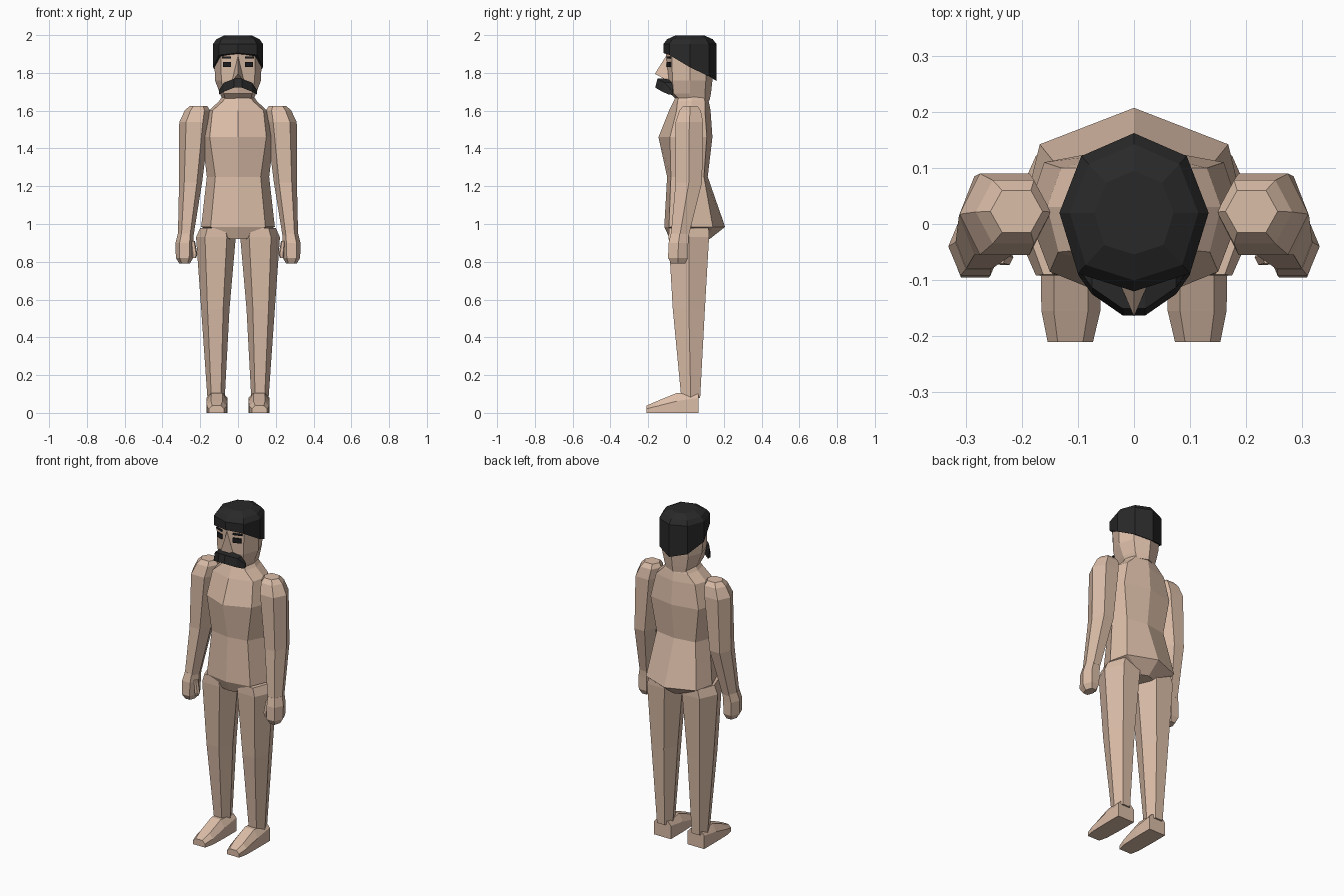
import bpy, bmesh, math
from mathutils import Vector

if "Cube" in bpy.data.objects:
    bpy.data.objects.remove(bpy.data.objects["Cube"])


def material(name, rgb):
    m = bpy.data.materials.new(name)
    m.diffuse_color = (*rgb, 1)
    m.use_nodes = True
    m.node_tree.nodes["Principled BSDF"].inputs["Base Color"].default_value = m.diffuse_color
    return m


SKIN = material("skin", (0.71, 0.51, 0.39))
HAIR = material("black hair", (0.022, 0.022, 0.022))
EYE = material("dark eye", (0.012, 0.012, 0.014))


def finish(name, bm, mat, mirror=False):
    bmesh.ops.recalc_face_normals(bm, faces=bm.faces)
    me = bpy.data.meshes.new(name)
    bm.to_mesh(me)
    bm.free()
    me.materials.append(mat)
    ob = bpy.data.objects.new(name, me)
    bpy.context.collection.objects.link(ob)
    if mirror:
        mod = ob.modifiers.new("mirror", 'MIRROR')
        mod.use_mirror_merge = False
    return ob


def loft(name, rings, mat, mirror=False):
    """Skin a stack of equal-length rings and cap both ends."""
    bm = bmesh.new()
    vs = [[bm.verts.new(p) for p in r] for r in rings]
    n = len(vs[0])
    for a, b in zip(vs, vs[1:]):
        for i in range(n):
            j = (i + 1) % n
            bm.faces.new((a[i], a[j], b[j], b[i]))
    bm.faces.new(vs[0])
    bm.faces.new(vs[-1])
    return finish(name, bm, mat, mirror)


def both(half):
    """Complete a front-to-back half ring by reflecting its inner points."""
    return half + [(-x, y, z) for x, y, z in half[-2:0:-1]]


def body_ring(z, front, fc, side, bc, back):
    return both([(0, front, z), (*fc, z), (*side, z), (*bc, z), (0, back, z)])


def hexagon(z, x0, x1, y0, y1):
    """Six-sided limb section with its corners on the x axis."""
    cx, w, cy = (x0 + x1) / 2, (x1 - x0) / 2, (y0 + y1) / 2
    return [(x1, cy, z), (cx + w * .55, y1, z), (cx - w * .55, y1, z),
            (x0, cy, z), (cx - w * .55, y0, z), (cx + w * .55, y0, z)]


# Torso: neck, chest, waist and flared hips
loft("torso", [
    body_ring(1.69, -.05, (.055, -.03), (.075, .03), (.055, .09), .105),
    body_ring(1.65, -.065, (.08, -.045), (.10, .03), (.08, .10), .12),
    body_ring(1.60, -.09, (.135, -.05), (.155, .03), (.13, .10), .13),
    body_ring(1.46, -.146, (.15, -.085), (.19, .02), (.16, .11), .14),
    body_ring(1.25, -.10, (.12, -.08), (.165, .01), (.13, .095), .115),
    body_ring(0.985, -.115, (.145, -.09), (.195, .03), (.168, .142), .207),
    body_ring(0.92, -.085, (.04, -.08), (.06, .02), (.04, .11), .125),
], SKIN)

# Legs
loft("leg", [
    hexagon(.98, .03, .20, -.09, .12),
    hexagon(.93, .012, .222, -.092, .122),
    hexagon(.55, .045, .195, -.07, .10),
    hexagon(.08, .07, .162, -.025, .075),
], SKIN, True)


# Feet: bevelled wedge running from heel to toe
def foot_ring(y, x0, x1, low, top, inset):
    return [(x0, y, 0), (x1, y, 0), (x1, y, low),
            (x1 - inset, y, top), (x0 + inset, y, top), (x0, y, low)]


loft("foot", [
    foot_ring(.065, .056, .167, .08, .10, .018),
    foot_ring(-.05, .056, .167, .062, .105, .025),
    foot_ring(-.155, .06, .165, .035, .062, .022),
    foot_ring(-.21, .073, .154, .022, .038, .018),
], SKIN, True)

# Arms with capped shoulders
loft("arm", [
    hexagon(1.625, .163, .256, -.015, .06),
    hexagon(1.60, .148, .282, -.035, .078),
    hexagon(1.54, .15, .311, -.055, .09),
    hexagon(1.22, .19, .312, -.055, .085),
    hexagon(.94, .235, .318, -.08, .015),
], SKIN, True)

# Hands and thumbs
loft("hand", [
    hexagon(.95, .236, .318, -.08, .015),
    hexagon(.90, .234, .331, -.092, .012),
    hexagon(.82, .238, .329, -.095, .01),
    hexagon(.79, .255, .31, -.078, -.005),
], SKIN, True)
loft("thumb", [
    hexagon(.91, .228, .25, -.07, -.045),
    hexagon(.84, .215, .245, -.073, -.045),
    hexagon(.82, .222, .242, -.07, -.05),
], SKIN, True)

# Head
loft("head", [
    body_ring(1.655, -.045, (.065, -.03), (.08, .03), (.065, .10), .125),
    body_ring(1.69, -.085, (.075, -.065), (.095, .02), (.075, .10), .132),
    body_ring(1.76, -.10, (.088, -.072), (.122, .02), (.088, .105), .14),
    body_ring(1.93, -.107, (.092, -.075), (.126, .02), (.09, .112), .15),
], SKIN)

# Hair: cap with a hem sloping down to the nape
rim = [(0, -.12), (.1, -.088), (.133, .02), (.094, .121), (0, .162)]
hem = [1.905, 1.895, 1.83, 1.782, 1.757]


def hair_ring(k, z):
    return both([(x * k, .02 + (y - .02) * k, z) for x, y in rim])


loft("hair", [
    both([(x, y, z) for (x, y), z in zip(rim, hem)]),
    hair_ring(1, 1.952),
    hair_ring(.86, 1.978),
    hair_ring(.53, 1.999),
], HAIR)

# Nose: triangular wedge
bm = bmesh.new()
top, tip, left, right, base = [bm.verts.new(p) for p in (
    (0, -.105, 1.89), (0, -.165, 1.795), (-.032, -.09, 1.755),
    (.032, -.09, 1.755), (0, -.07, 1.80))]
for f in ((top, left, tip), (top, tip, right), (tip, left, right),
          (top, base, left), (top, right, base), (left, base, right)):
    bm.faces.new(f)
finish("nose", bm, SKIN)


# Moustache: arched bar tapering round the mouth
def whisker(x, y0, y1, z0, z1):
    return [(x, y0, z0), (x, y0 + .012, z1), (x, y1, z1), (x, y1, z0)]


bars = [(.1, -.09, -.068, 1.685, 1.71), (.075, -.125, -.075, 1.70, 1.748),
        (.02, -.163, -.09, 1.722, 1.769)]
loft("moustache", [whisker(-x, *r) for x, *r in bars]
     + [whisker(x, *r) for x, *r in reversed(bars)], HAIR)


# Eyes and brows: thin plates following the slanted face
def face_plate(name, x0, x1, z0, z1):
    def y(x):
        return -.108 + .35 * x
    rings = []
    for d in (0, -.008):
        rings.append([(x0, y(x0) + d, z0), (x1, y(x1) + d, z0),
                      (x1, y(x1) + d, z1), (x0, y(x0) + d, z1)])
    loft(name, rings, EYE, True)


face_plate("eye", .036, .08, 1.83, 1.858)
face_plate("brow", .036, .085, 1.876, 1.886)
